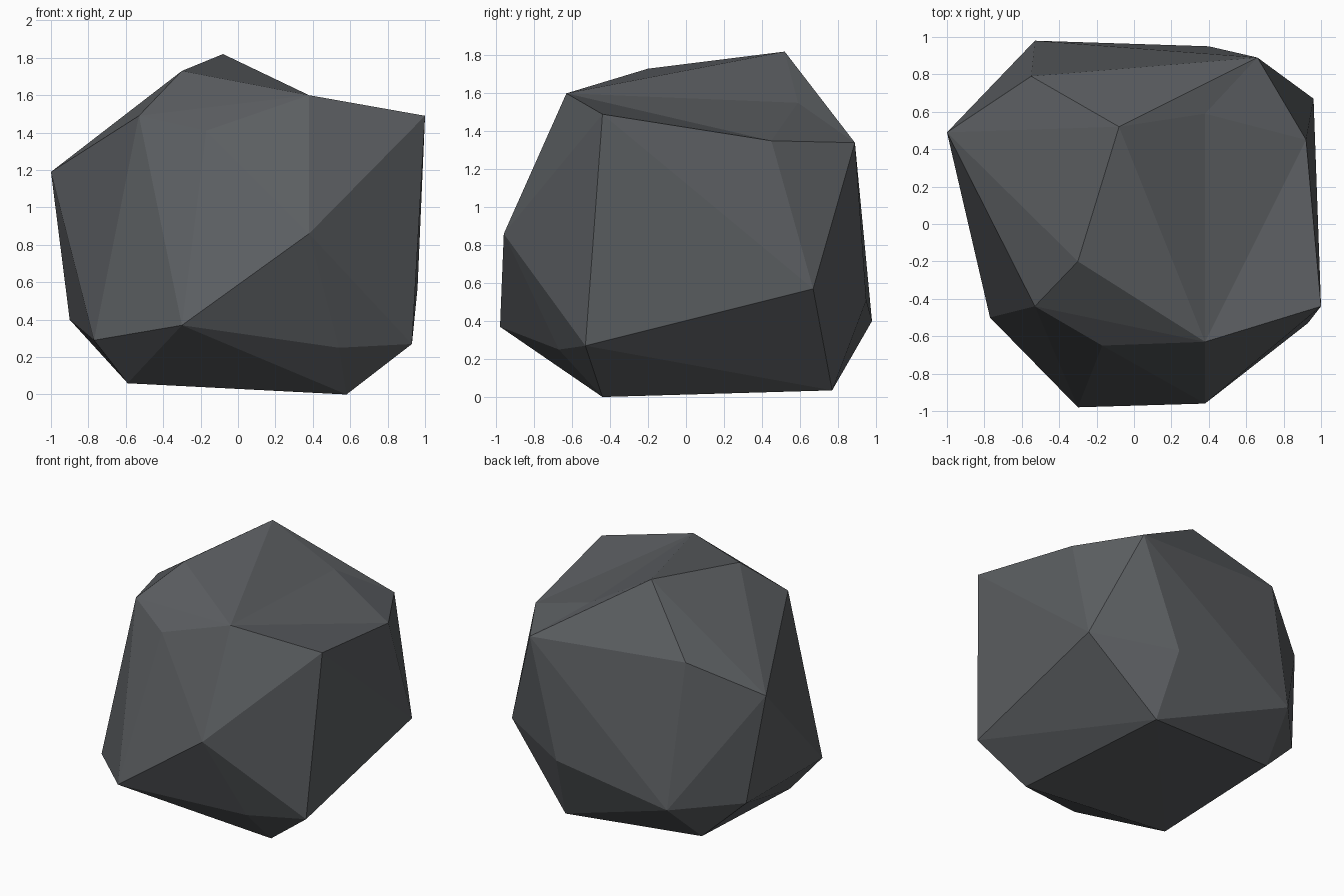
import bpy
import bmesh

if "Cube" in bpy.data.objects:
    bpy.data.objects.remove(bpy.data.objects["Cube"], do_unlink=True)

# Single stone colour
stone = bpy.data.materials.new("dark grey stone")
stone.use_nodes = True
colour = (0.105, 0.112, 0.120, 1.0)
stone.diffuse_color = colour
shader = next(n for n in stone.node_tree.nodes if n.type == "BSDF_PRINCIPLED")
shader.inputs["Base Color"].default_value = colour
shader.inputs["Roughness"].default_value = 0.9

# Corners of the boulder, named by where they sit
corners = {
    # crown
    "peak": (-0.08, 0.52, 1.82),
    "front_crest": (-0.30, -0.20, 1.73),
    "front_brow": (0.38, -0.63, 1.60),
    "front_notch": (-0.17, -0.65, 1.41),
    "right_shoulder": (1.00, -0.44, 1.49),
    "left_shoulder": (-0.53, -0.44, 1.49),
    "back_shoulder": (-0.55, 0.79, 1.43),
    "right_rim": (0.92, 0.45, 1.35),
    "back_rim": (0.66, 0.89, 1.34),
    "left_tip": (-1.00, 0.49, 1.19),
    # waist
    "front_nose": (0.38, -0.96, 0.86),
    "front_chin": (-0.30, -0.98, 0.37),
    "right_hip": (0.96, 0.67, 0.57),
    "back_hip": (0.40, 0.95, 0.51),
    "back_corner": (-0.53, 0.98, 0.40),
    "left_hip": (-0.90, 0.58, 0.40),
    # foot
    "left_heel": (-0.77, -0.50, 0.29),
    "right_heel": (0.93, -0.53, 0.27),
    "front_heel": (0.54, -0.67, 0.25),
    "base_back_left": (-0.60, 0.67, 0.11),
    "base_front_left": (-0.59, -0.38, 0.06),
    "base_back_right": (0.45, 0.77, 0.035),
    "base_front_right": (0.58, -0.44, 0.0),
}

# Faceted outer shell
bm = bmesh.new()
points = {name: bm.verts.new(co) for name, co in corners.items()}
bmesh.ops.convex_hull(bm, input=list(bm.verts))

# Shallow dent in the top slope: reopen the slope and fan it around a sunken point
rim = [points[n] for n in ("peak", "front_brow", "right_rim", "back_rim")]
shoulder = points["right_shoulder"]
slope = [f for f in bm.faces if all(v in rim or v == shoulder for v in f.verts)]
bmesh.ops.delete(bm, geom=slope, context="FACES")
dent = bm.verts.new((0.38, 0.59, 1.55))
for a, b in zip(rim, rim[1:] + rim[:1]):
    bm.faces.new((a, b, dent))
bm.faces.new((rim[1], shoulder, rim[2]))

bmesh.ops.recalc_face_normals(bm, faces=list(bm.faces))
mesh = bpy.data.meshes.new("boulder")
bm.to_mesh(mesh)
bm.free()
mesh.materials.append(stone)
boulder = bpy.data.objects.new("boulder", mesh)
bpy.context.collection.objects.link(boulder)
